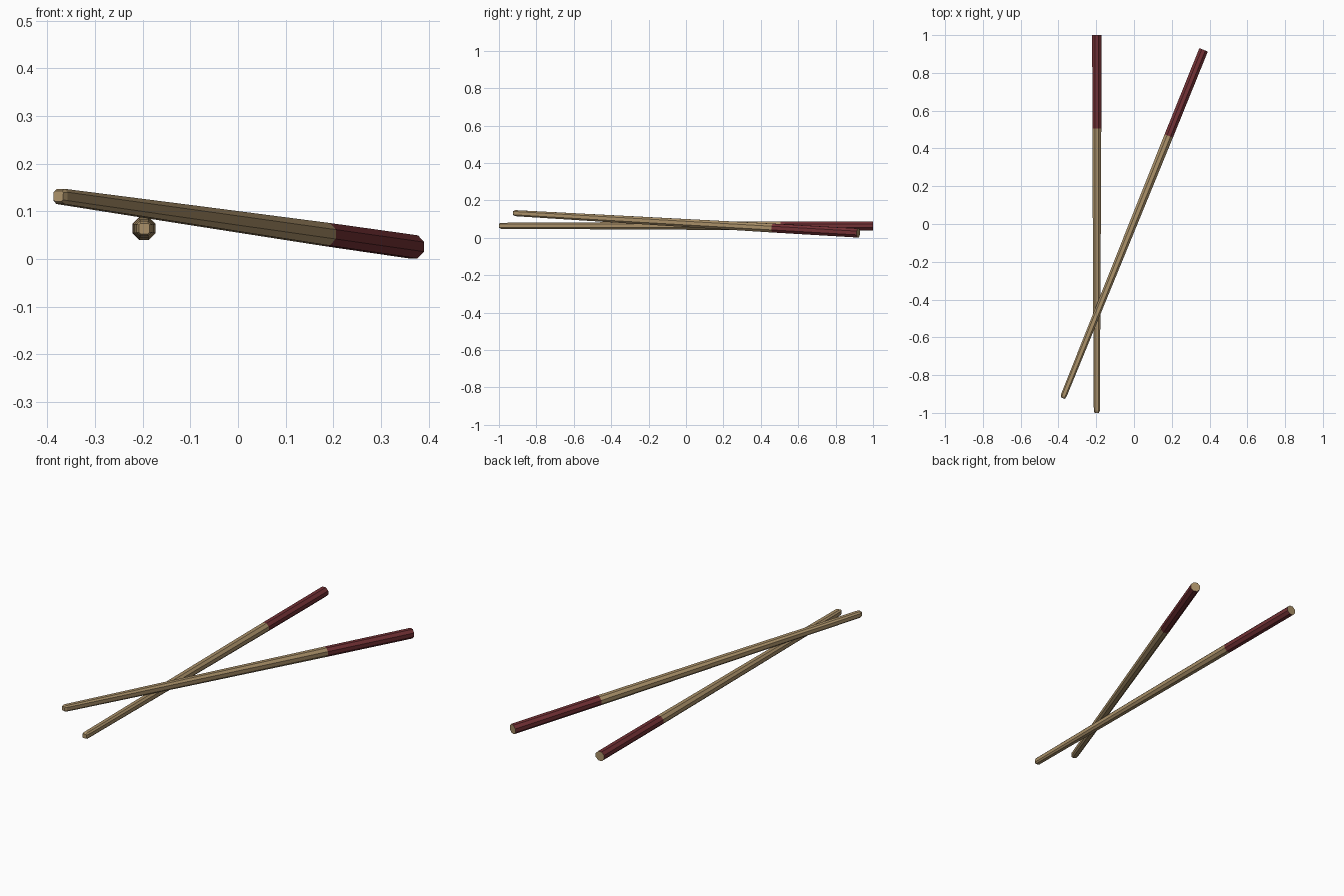
import bpy
import bmesh
from mathutils import Vector, Matrix

if "Cube" in bpy.data.objects:
    bpy.data.objects.remove(bpy.data.objects["Cube"])


def material(name, rgb):
    m = bpy.data.materials.new(name)
    m.diffuse_color = (*rgb, 1)
    m.use_nodes = True
    m.node_tree.nodes["Principled BSDF"].inputs["Base Color"].default_value = m.diffuse_color
    return m


WOOD = material("bamboo", (0.40, 0.28, 0.14))
RED = material("red_lacquer", (0.17, 0.03, 0.035))

# Stations: position along stick, half width, corner cut as a share of half width
STATIONS = [
    (-1.0, 0.011, 0.30),
    (-0.988, 0.016, 0.45),
    (-0.25, 0.0200, 0.52),
    (0.505, 0.0237, 0.586),
    (1.0, 0.0242, 0.586),
]


def section(w, cut):
    """Square with cut corners, eight points."""
    k = w * (1 - cut)
    return [(w, -k), (w, k), (k, w), (-k, w), (-w, k), (-w, -k), (-k, -w), (k, -w)]


def chopstick(name, tip, butt):
    tip, butt = Vector(tip), Vector(butt)
    along = (butt - tip).normalized()
    side = along.cross(Vector((0, 0, 1))).normalized()
    up = side.cross(along)
    frame = Matrix((side, along, up)).transposed()
    centre, scale = (tip + butt) / 2, (butt - tip).length / 2

    bm = bmesh.new()
    rings = [[bm.verts.new(centre + frame @ Vector((x, t * scale, z)))
              for x, z in section(w, cut)] for t, w, cut in STATIONS]
    # Shaft sides, the last stretch is the lacquered grip
    for i, (a, b) in enumerate(zip(rings, rings[1:])):
        for j in range(8):
            n = (j + 1) % 8
            f = bm.faces.new((a[j], a[n], b[n], b[j]))
            f.material_index = 1 if i == len(rings) - 2 else 0
    # Bare wood ends
    bm.faces.new(rings[0])
    bm.faces.new(rings[-1])
    bmesh.ops.recalc_face_normals(bm, faces=bm.faces)
    mesh = bpy.data.meshes.new(name)
    bm.to_mesh(mesh)
    bm.free()
    mesh.materials.append(WOOD)
    mesh.materials.append(RED)
    obj = bpy.data.objects.new(name, mesh)
    bpy.context.collection.objects.link(obj)
    return obj


# Level stick, and the second one leaning across it
chopstick("lower_chopstick", (-0.197, -1, 0.064), (-0.197, 1, 0.064))
chopstick("crossing_chopstick", (-0.377, -0.921, 0.132), (0.368, 0.921, 0.0255))
